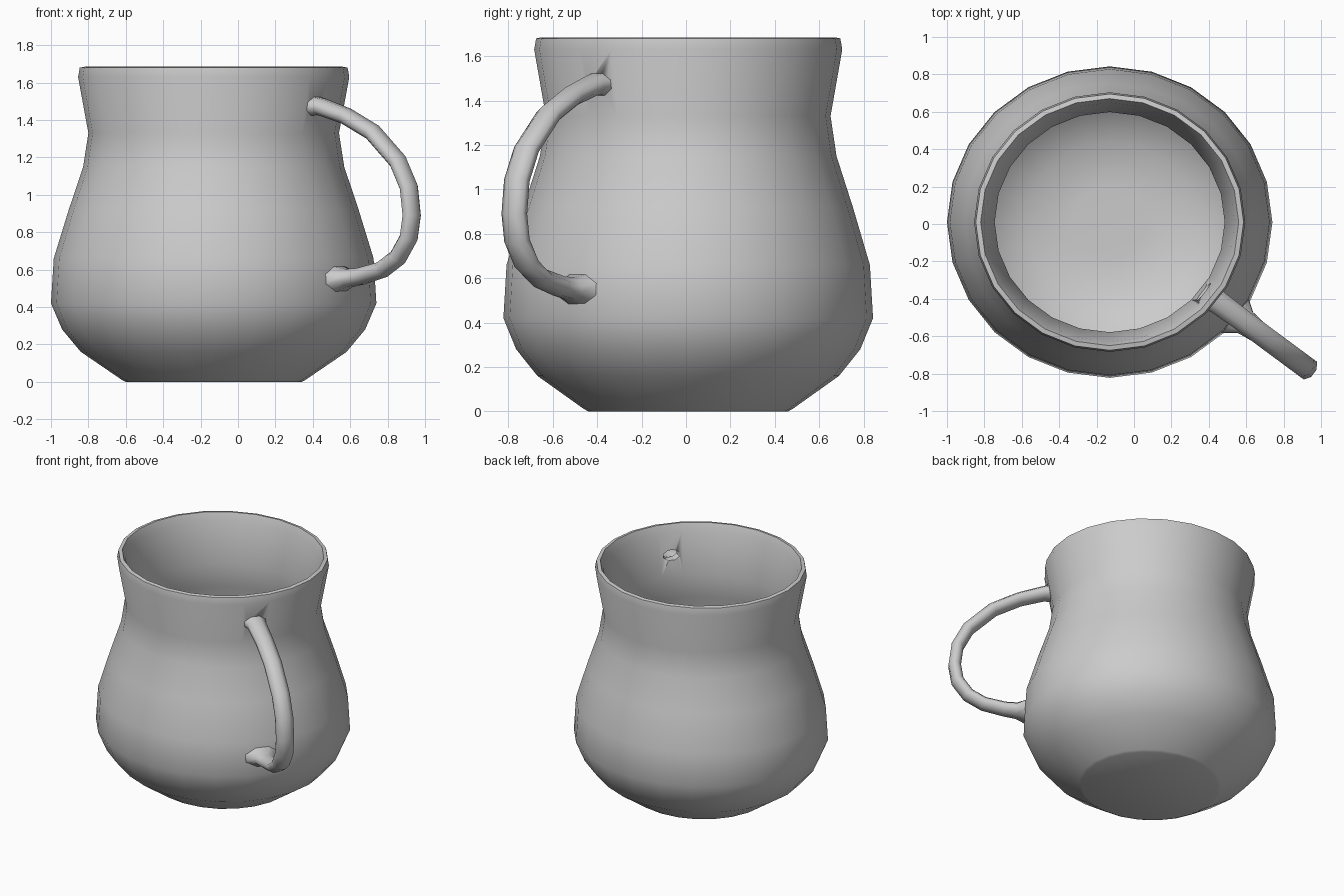
import bpy, bmesh, math
from mathutils import Vector

if "Cube" in bpy.data.objects:
    bpy.data.objects.remove(bpy.data.objects["Cube"])

CENTRE = Vector((-0.13, 0.01, 0))
SQUASH = 0.957
ANGLE = math.radians(-36.5)
OUT = Vector((math.cos(ANGLE), math.sin(ANGLE), 0))
SIDE = Vector((-math.sin(ANGLE), math.cos(ANGLE), 0))
UP = Vector((0, 0, 1))


def loft(name, rings, start_cap=False, end_cap=False):
    """Skin a list of equal-length point rings."""
    bm = bmesh.new()
    loops = [[bm.verts.new(p) for p in ring] for ring in rings]
    for a, b in zip(loops, loops[1:]):
        n = len(a)
        for i in range(n):
            j = (i + 1) % n
            bm.faces.new((a[i], a[j], b[j], b[i]))
    if start_cap:
        bm.faces.new(loops[0])
    if end_cap:
        bm.faces.new(loops[-1])
    bmesh.ops.recalc_face_normals(bm, faces=bm.faces[:])
    mesh = bpy.data.meshes.new(name)
    bm.to_mesh(mesh)
    bm.free()
    for f in mesh.polygons:
        f.use_smooth = True
    ob = bpy.data.objects.new(name, mesh)
    bpy.context.collection.objects.link(ob)
    return ob


def circle(r, z, n=24):
    return [CENTRE + Vector((r * math.cos(t), SQUASH * r * math.sin(t), z))
            for t in (2 * math.pi * i / n for i in range(n))]


def tube_rings(path, n=8):
    """Oval rings along (distance out, height, half thickness, half width)."""
    rings = []
    for i, (s, z, h, w) in enumerate(path):
        a, b = path[max(i - 1, 0)], path[min(i + 1, len(path) - 1)]
        ds, dz = b[0] - a[0], b[1] - a[1]
        normal = (UP * ds - OUT * dz).normalized()
        c = CENTRE + OUT * s + UP * z
        rings.append([c + normal * h * math.cos(t) + SIDE * w * math.sin(t)
                      for t in (2 * math.pi * (k + 0.5) / n for k in range(n))])
    return rings


# Hollow pot: outer wall up, over the lip, inner wall down
profile = [(0.47, 0), (0.49, 0.01), (0.71, 0.16), (0.81, 0.28), (0.87, 0.42),
           (0.855, 0.66), (0.775, 0.92), (0.698, 1.15), (0.67, 1.33),
           (0.725, 1.63), (0.716, 1.68), (0.69, 1.685), (0.668, 1.63),
           (0.615, 1.33), (0.64, 1.15), (0.80, 0.66), (0.81, 0.43),
           (0.755, 0.31), (0.66, 0.20), (0.45, 0.07), (0.2, 0.06)]
body = loft("mug_body", [circle(r, z) for r, z in profile], True, True)

# Handle strap, flared where it meets the pot
H, W = 0.045, 0.064
handle_path = [(0.655, 1.475, 0.058, 0.085), (0.72, 1.47, 0.048, 0.068),
               (0.883, 1.42, H, W), (1.057, 1.335, H, W), (1.225, 1.18, H, W),
               (1.298, 1.04, H, W), (1.317, 0.89, H, W), (1.297, 0.77, H, W),
               (1.225, 0.665, H, W), (1.12, 0.60, H, W), (0.98, 0.565, 0.048, W),
               (0.90, 0.555, 0.052, 0.075), (0.83, 0.55, 0.075, 0.13)]
loft("handle", tube_rings(handle_path))

# Opening through the wall into the hollow handle
cut = [(0.5, 1.475, 0.04, 0.066), (0.72, 1.475, 0.036, 0.055)]
cutter = loft("handle_hole_cutter", tube_rings(cut), True, True)
cutter.hide_render = True
cutter.hide_viewport = True
mod = body.modifiers.new("handle_hole", "BOOLEAN")
mod.operation = "DIFFERENCE"
mod.solver = "EXACT"
mod.object = cutter

# Keep the base edge and lip shading clean
for ob in (body,):
    ob.data.set_sharp_from_angle(angle=math.radians(60))
